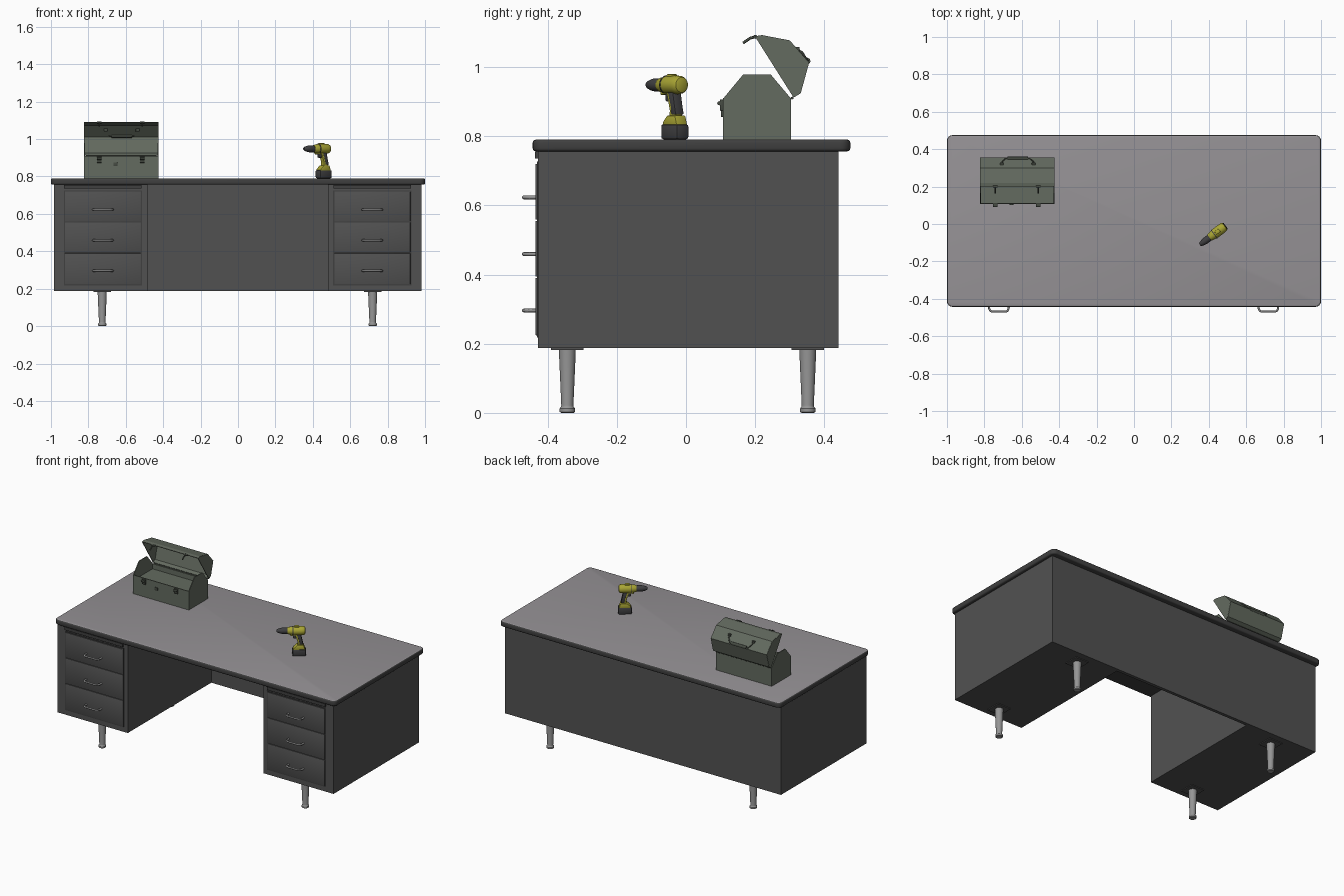
import bpy, bmesh, math
from mathutils import Matrix, Vector

if "Cube" in bpy.data.objects:
    bpy.data.objects.remove(bpy.data.objects["Cube"])


def mat(name, r, g, b):
    m = bpy.data.materials.new(name)
    m.diffuse_color = (r, g, b, 1)
    m.use_nodes = True
    m.node_tree.nodes["Principled BSDF"].inputs["Base Color"].default_value = m.diffuse_color
    return m


BODY = mat("charcoal steel", .083, .083, .083)
TOP = mat("grey laminate", .30, .285, .30)
RIM = mat("dark rim", .05, .05, .05)
METAL = mat("brushed metal", .30, .30, .30)
GREEN = mat("olive green", .125, .145, .115)
DKGREEN = mat("dark green", .06, .07, .055)
YELLOW = mat("drill yellow", .40, .38, .035)
BLACK = mat("dark rubber", .05, .05, .053)


def finish(name, bm, m, bevel=0, seg=2, smooth=True, xf=None):
    bmesh.ops.recalc_face_normals(bm, faces=bm.faces)
    if bevel:
        bmesh.ops.bevel(bm, geom=bm.edges[:], offset=bevel, segments=seg,
                        profile=.5, affect='EDGES', clamp_overlap=True)
    me = bpy.data.meshes.new(name)
    if xf is not None:
        bm.transform(xf)
    bm.to_mesh(me)
    bm.free()
    me.materials.append(m)
    ob = bpy.data.objects.new(name, me)
    bpy.context.collection.objects.link(ob)
    if smooth:
        bpy.ops.object.select_all(action='DESELECT')
        ob.select_set(True)
        bpy.context.view_layer.objects.active = ob
        bpy.ops.object.shade_smooth_by_angle(angle=math.radians(35))
    return ob


def box(name, x, y, z, m, bevel=0, xf=None):
    bm = bmesh.new()
    bmesh.ops.create_cube(bm, size=1)
    for v in bm.verts:
        v.co = Vector([(a + b) / 2 + c * (b - a) for c, (a, b) in zip(v.co, (x, y, z))])
    return finish(name, bm, m, bevel, smooth=bool(bevel), xf=xf)


def prism(name, pts, axis, lo, hi, m, bevel=0, xf=None):
    """Extrude a 2D outline along x (outline is y,z) or y (outline is x,z)."""
    bm = bmesh.new()
    place = (lambda p, t: (t, *p)) if axis == 'x' else (lambda p, t: (p[0], t, p[1]))
    a = [bm.verts.new(place(p, lo)) for p in pts]
    b = [bm.verts.new(place(p, hi)) for p in pts]
    bm.faces.new(a)
    bm.faces.new(b[::-1])
    for i in range(len(pts)):
        j = (i + 1) % len(pts)
        bm.faces.new((a[i], a[j], b[j], b[i]))
    return finish(name, bm, m, bevel, smooth=bool(bevel), xf=xf)


def lathe(name, prof, m, xf, n=24):
    """Spin (radius, height) points round z."""
    bm = bmesh.new()
    rings = [[bm.verts.new((r * math.cos(k * math.tau / n), r * math.sin(k * math.tau / n), h))
              for k in range(n)] for r, h in prof]
    for a, b in zip(rings, rings[1:]):
        for k in range(n):
            j = (k + 1) % n
            bm.faces.new((a[k], a[j], b[j], b[k]))
    bm.faces.new(rings[0][::-1])
    bm.faces.new(rings[-1])
    return finish(name, bm, m, xf=xf)


def tube(name, pts, r, m):
    cu = bpy.data.curves.new(name, 'CURVE')
    cu.dimensions = '3D'
    cu.bevel_depth, cu.bevel_resolution, cu.use_fill_caps = r, 2, True
    sp = cu.splines.new('POLY')
    sp.points.add(len(pts) - 1)
    for p, q in zip(sp.points, pts):
        p.co = (*q, 1)
    cu.materials.append(m)
    ob = bpy.data.objects.new(name, cu)
    bpy.context.collection.objects.link(ob)
    bpy.ops.object.select_all(action='DESELECT')
    ob.select_set(True)
    bpy.context.view_layer.objects.active = ob
    bpy.ops.object.convert(target='MESH')


T = Matrix.Translation
ALONG_X = Matrix.Rotation(math.pi / 2, 4, 'Y')

# desk top: rounded corners, softened rim, light upper face
bm = bmesh.new()
bmesh.ops.create_cube(bm, size=1)
for v in bm.verts:
    v.co = (v.co.x * 2, .016 + v.co.y * .918, .773 + v.co.z * .034)
up = [e for e in bm.edges if abs(e.verts[0].co.z - e.verts[1].co.z) > .01]
bmesh.ops.bevel(bm, geom=up, offset=.03, segments=6, profile=.5, affect='EDGES')
rim = [e for e in bm.edges if abs(e.verts[0].co.z - e.verts[1].co.z) < .001]
bmesh.ops.bevel(bm, geom=rim, offset=.009, segments=3, profile=.5, affect='EDGES')
top = finish("desk_top", bm, RIM)
top.data.materials.append(TOP)
for p in top.data.polygons:
    p.material_index = int(p.normal.z > .9)

# pedestals and back panel
Z0, ZT = .187, .757
box("left_pedestal", (-.985, -.485), (-.428, .441), (Z0, ZT), BODY)
box("right_pedestal", (.482, .98), (-.428, .441), (Z0, ZT), BODY)
box("back_panel", (-.486, .483), (.421, .441), (Z0, ZT), BODY)

for side, cx in (("left", -.722), ("right", .718)):
    # dark reveal, pull-out board and three drawers with bow handles
    box(side + "_drawer_reveal", (cx - .209, cx + .209), (-.431, -.42), (.218, .726), RIM)
    box(side + "_pull_out_board", (cx - .207, cx + .207), (-.437, -.42), (.735, .755), RIM)
    for i, zc in enumerate((.623, .459, .296)):
        lo, hi = ((.559, .72), (.394, .555), (.224, .39))[i]
        box(f"{side}_drawer_{i + 1}", (cx - .203, cx + .203), (-.435, -.42), (lo, hi), BODY, .002)
        half = [(.053, -.432), (.052, -.452), (.046, -.464), (.036, -.469)]
        path = [(cx - a, b, zc) for a, b in half] + [(cx + a, b, zc) for a, b in half[::-1]]
        tube(f"{side}_drawer_handle_{i + 1}", path, .0055, METAL)
    # tapered legs with mounting plates
    for end, y in (("front", -.343), ("back", .352)):
        x = cx - .004 if cx < 0 else cx + .002
        box(f"{side}_{end}_leg_plate", (x - .047, x + .047), (y - .047, y + .047), (.182, .19), BODY)
        lathe(f"{side}_{end}_leg",
              [(.018, 0), (.022, .003), (.022, .013), (.018, .018), (.0175, .022), (.024, .17), (.024, .184)],
              METAL, T((x, y, 0)))

# toolbox tub: trapezoid ends, low walls, floor and inner tray
X0, X1, Y0, Y1, ZB = -.823, -.425, .107, .304, .79
end = [(Y0, ZB), (Y1, ZB), (Y1, .908), (.245, .978), (.165, .978), (Y0, .908)]
prism("toolbox_left_end", end, 'x', X0, X0 + .005, GREEN)
prism("toolbox_right_end", end, 'x', X1 - .005, X1, GREEN)
box("toolbox_front", (X0, X1), (Y0, Y0 + .005), (ZB, .91), GREEN)
box("toolbox_back", (X0, X1), (Y1 - .005, Y1), (ZB, .91), GREEN)
box("toolbox_floor", (X0, X1), (Y0, Y1), (ZB, ZB + .005), GREEN)
box("toolbox_tray", (X0 + .005, X1 - .005), (Y0 + .005, Y1 - .005), (.872, .877), GREEN)

# open lid: bent shell with closed ends
lid = [(.2, 1.087), (.22, 1.09), (.299, 1.075), (.354, 1.012), (.33, .925), (.31, .913)]
bm = bmesh.new()
a, b = ([bm.verts.new((x, *p)) for p in lid] for x in (X0, X1))
for i in range(len(lid) - 1):
    bm.faces.new((a[i], a[i + 1], b[i + 1], b[i]))
shell = finish("toolbox_lid", bm, GREEN, smooth=False)
mod = shell.modifiers.new("thickness", 'SOLIDIFY')
mod.thickness, mod.offset = .004, 0
prism("toolbox_lid_left_end", lid, 'x', X0 - .001, X0 + .003, GREEN)
prism("toolbox_lid_right_end", lid, 'x', X1 - .003, X1 + .001, GREEN)
tube("toolbox_hinge", [(X0 + .01, .307, .91), (X1 - .01, .307, .91)], .004, DKGREEN)

# latches, lock and carrying handle
for n, x in (("left", -.742), ("right", -.512)):
    box(n + "_catch", (x - .012, x + .012), (.098, Y0), (.873, .906), DKGREEN, .002)
    tube(n + "_catch_bar", [(x - .012, .096, .895), (x + .012, .096, .895)], .006, DKGREEN)
    tube(n + "_latch", [(x, .204, 1.088), (x, .185, 1.083), (x, .165, 1.069)], .004, DKGREEN)
    tube(n + "_latch_pivot", [(x - .012, .2, 1.087), (x + .012, .2, 1.087)], .006, DKGREEN)
box("toolbox_lock", (-.665, -.645), (.101, Y0), (.855, .875), DKGREEN, .002)
hc = -.622
half = [(.085, .316, 1.052), (.083, .335, 1.042), (.066, .35, 1.018)]
tube("toolbox_handle", [(hc - a, y, z) for a, y, z in half] + [(hc + a, y, z) for a, y, z in half[::-1]], .004, DKGREEN)
tube("toolbox_grip", [(hc - .055, .35, 1.017), (hc + .055, .35, 1.017)], .01, DKGREEN)
for s in (-1, 1):
    box("handle_bracket", (hc + s * .085 - .01, hc + s * .085 + .01), (.313, .328), (1.04, 1.058), DKGREEN, .002)

# cordless drill, built along +x and then turned into place
D = T((.485, -.012, 0)) @ Matrix.Rotation(math.atan2(-.6, -.8), 4, 'Z')
BAR = D @ T((0, 0, .948)) @ ALONG_X
lathe("drill_motor_housing", [(.014, -.003), (.022, 0), (.026, .008), (.027, .02), (.027, .066),
                              (.024, .08), (.021, .098), (.019, .102)], YELLOW, BAR)
lathe("drill_collar", [(.0275, .068), (.0275, .073)], BLACK, BAR)
lathe("drill_chuck", [(.016, .095), (.0185, .104), (.0185, .132), (.016, .145), (.011, .16), (.007, .166)], BLACK, BAR)
box("drill_selector", (.035, .062), (-.01, .01), (.965, .979), YELLOW, .003, D)
prism("drill_grip", [(.012, .848), (.044, .848), (.042, .875), (.06, .935), (.028, .935), (.02, .89)],
      'y', -.014, .014, YELLOW, .004, D)
prism("drill_grip_rubber", [(.009, .862), (.033, .862), (.035, .885), (.05, .928), (.024, .928), (.016, .89)],
      'y', -.0155, .0155, BLACK, .004, D)
box("drill_trigger", (.05, .07), (-.008, .008), (.9, .926), BLACK, .004, D)
prism("drill_trigger_housing", [(.04, .925), (.085, .918), (.09, .945), (.04, .945)], 'y', -.014, .014, YELLOW, .003, D)
prism("drill_foot", [(-.002, .83), (.07, .83), (.066, .842), (.046, .86), (.008, .86)], 'y', -.02, .02, YELLOW, .004, D)
box("drill_battery", (-.006, .074), (-.023, .023), (.79, .835), BLACK, .008, D)
